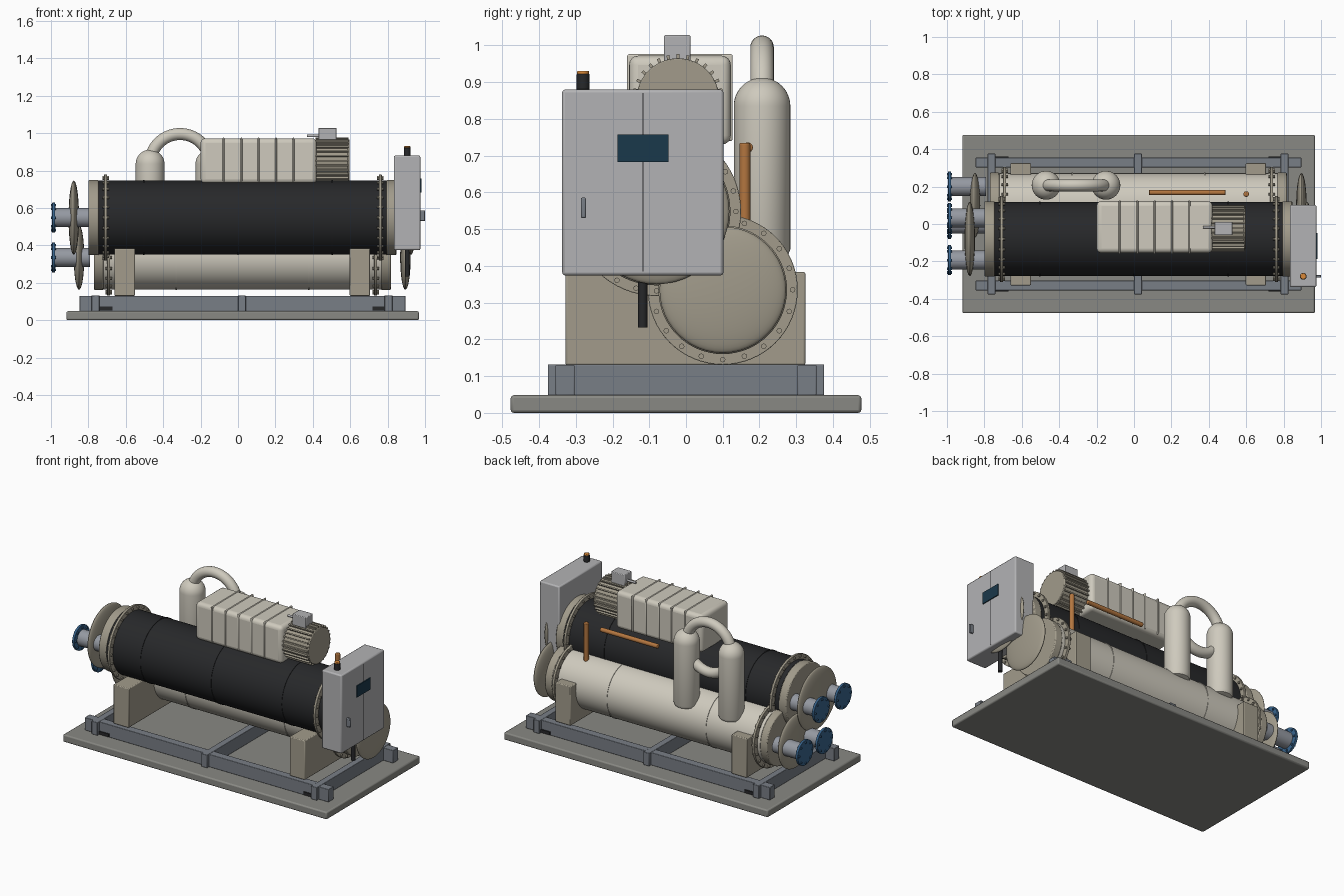
import bpy, bmesh, math
from math import pi, sin, cos, radians
from mathutils import Matrix, Vector

if "Cube" in bpy.data.objects:
    bpy.data.objects.remove(bpy.data.objects["Cube"])


def mat(name, r, g, b):
    m = bpy.data.materials.new(name)
    m.diffuse_color = (r, g, b, 1)
    m.use_nodes = True
    m.node_tree.nodes["Principled BSDF"].inputs["Base Color"].default_value = m.diffuse_color
    return m


BEIGE = mat("beige_paint", .62, .59, .51)
TAN = mat("tan_paint", .36, .33, .26)
BLACK = mat("black_insulation", .02, .021, .023)
STEEL = mat("frame_steel", .19, .21, .24)
PIPE = mat("pipe_grey", .30, .32, .36)
CONC = mat("plinth_grey", .25, .25, .23)
CAB = mat("cabinet_grey", .45, .45, .46)
BLUE = mat("flange_blue", .04, .13, .27)
COPPER = mat("copper", .45, .18, .05)
SCREEN = mat("screen_glass", .01, .04, .07)
ORANGE = mat("beacon_orange", .7, .25, .04)


def finish(name, m, bevel=0, seg=2):
    o = bpy.context.object
    o.name = name
    o.data.materials.append(m)
    bpy.ops.object.transform_apply(location=False, rotation=True, scale=True)
    bpy.ops.object.shade_smooth_by_angle(angle=radians(35))
    if bevel:
        b = o.modifiers.new("bevel", 'BEVEL')
        b.width, b.segments = bevel, seg
        b.limit_method = 'ANGLE'
        b.angle_limit = radians(40)
    return o


def box(name, m, x, y, z, bevel=0, seg=2):
    """Box from (min, max) ranges."""
    bpy.ops.mesh.primitive_cube_add(size=1, location=[sum(r) / 2 for r in (x, y, z)])
    bpy.context.object.scale = [r[1] - r[0] for r in (x, y, z)]
    return finish(name, m, bevel, seg)


def cyl(name, m, a, b, r, bevel=0, n=48):
    """Cylinder between two points."""
    a, b = Vector(a), Vector(b)
    bpy.ops.mesh.primitive_cylinder_add(vertices=n, radius=r, depth=(b - a).length, location=(a + b) / 2)
    bpy.context.object.rotation_euler = (b - a).to_track_quat('Z', 'Y').to_euler()
    return finish(name, m, bevel)


def xcyl(name, m, x0, x1, y, z, r, bevel=0, n=48):
    return cyl(name, m, (x0, y, z), (x1, y, z), r, bevel, n)


def bmesh_object(name, bm, m):
    me = bpy.data.meshes.new(name)
    bm.to_mesh(me)
    bm.free()
    o = bpy.data.objects.new(name, me)
    bpy.context.collection.objects.link(o)
    bpy.ops.object.select_all(action='DESELECT')
    o.select_set(True)
    bpy.context.view_layer.objects.active = o
    return finish(name, m)


def bolt_ring(name, m, x, y, z, ring, count, r, length):
    bm = bmesh.new()
    for i in range(count):
        a = 2 * pi * i / count
        t = Matrix.Translation((x, y + ring * sin(a), z - ring * cos(a))) @ Matrix.Rotation(pi / 2, 4, 'Y')
        bmesh.ops.create_cone(bm, cap_ends=True, segments=8, radius1=r, radius2=r, depth=length, matrix=t)
    return bmesh_object(name, bm, m)


def lathe(name, m, profile, loc):
    """Spin an (r, z) profile around a vertical axis."""
    bm = bmesh.new()
    vs = [bm.verts.new((r, 0, z)) for r, z in profile]
    es = [bm.edges.new(p) for p in zip(vs, vs[1:])]
    bmesh.ops.spin(bm, geom=vs + es, cent=(0, 0, 0), axis=(0, 0, 1), angle=2 * pi, steps=40)
    bmesh.ops.remove_doubles(bm, verts=bm.verts, dist=1e-5)
    bmesh.ops.recalc_face_normals(bm, faces=bm.faces)
    o = bmesh_object(name, bm, m)
    o.location = loc
    return o


# Plinth and base frame
box("plinth", CONC, (-.917, .967), (-.477, .477), (0, .048), .008)
for s, side in ((-1, "front"), (1, "back")):
    box(side + "_rail", STEEL, (-.847, .895), sorted((s * .303, s * .355)), (.048, .13), .003)
    for x in (-.705, .755):
        box(side + "_fork_pocket", BLACK, (x - .035, x + .035), sorted((s * .34, s * .362)), (.052, .072))
for x in (-.762, .021, .805):
    box("cross_member", STEEL, (x - .021, x + .021), (-.376, .376), (.048, .132), .003)

# Saddle supports
for x in (-.606, .652):
    box("saddle_support", TAN, (x - .055, x + .055), (-.328, .325), (.13, .383), .005)

# Two horizontal shells: name, material, y, z, radius, flange radius, bolts,
# shell ends, flange positions, box ends, dish positions, seam positions
SHELLS = [
    ("evaporator", BLACK, -.08, .548, .198, .23, 24, (-.745, .793), (-.708, .761), (-.8, .847),
     (-.878, .925), (-.505, 0, .505)),
    ("condenser", BEIGE, .1, .335, .172, .204, 20, (-.72, .766), (-.692, .736), (-.77, .817),
     (-.85, .895), (-.33, .377)),
]
for nm, m, y, z, r, fr, nb, ends, flanges, boxes, dishes, seams in SHELLS:
    xcyl(nm + "_shell", m, ends[0], ends[1], y, z, r, n=64)
    for x in seams:
        xcyl(nm + "_seam", m, x - .004, x + .004, y, z, r + .003, n=64)
    for i in (0, 1):
        xcyl(nm + "_tube_sheet", TAN, flanges[i] - .008, flanges[i] + .008, y, z, fr, .002, 64)
        bolt_ring(nm + "_bolts", TAN, flanges[i], y, z, fr - .014, nb, .0075, .034)
        xcyl(nm + "_water_box", TAN, ends[i], boxes[i], y, z, r + .003, .006, 64)
        # Dished end cover
        bpy.ops.mesh.primitive_uv_sphere_add(segments=48, ring_count=24, radius=r, location=(dishes[i], y, z))
        bpy.context.object.rotation_euler = (0, pi / 2, 0)
        bpy.context.object.scale = (1, 1, .028 / r)
        finish(nm + "_dished_cover", TAN)
    # Water connections
    for s in (-1, 1):
        py = y + s * (.113 if nm == "evaporator" else .1)
        xcyl(nm + "_water_pipe", PIPE, -.985, -.79, py, z, .051)
        xcyl(nm + "_pipe_flange", BLUE, -.994, -.978, py, z, .08, .002)
        bolt_ring(nm + "_pipe_flange_bolts", BLUE, -.986, py, z, .066, 8, .007, .028)

# Compressor housing with ribs
box("compressor_housing", BEIGE, (-.2, .42), (-.155, .122), (.73, .972), .025, 4)
for x in (-.077, .018, .11, .203, .296):
    box("compressor_rib", BEIGE, (x - .005, x + .005), (-.16, .127), (.74, .976), .02, 3)

# Finned motor
MY, MZ = -.022, .852
xcyl("motor_body", TAN, .41, .592, MY, MZ, .112, .004)
xcyl("motor_end_cover", TAN, .585, .597, MY, MZ, .113, .003)
bm = bmesh.new()
for i in range(28):
    t = (Matrix.Translation((.503, MY, MZ)) @ Matrix.Rotation(2 * pi * i / 28, 4, 'X')
         @ Matrix.Translation((0, 0, .113)) @ Matrix.Diagonal((.175, .008, .022, 1)))
    bmesh.ops.create_cube(bm, size=1, matrix=t)
bmesh_object("motor_fins", bm, TAN)
box("terminal_box", CAB, (.43, .527), (-.06, .012), (.955, 1.028), .004)
xcyl("terminal_conduit", CAB, .37, .44, -.017, .985, .007, n=16)

# Oil separator vessels with looped pipe
R = .077
profile = [(0, .42), (.05, .422), (.07, .428), (R, .445)]
profile += [(R * cos(i * pi / 24), .835 + R * sin(i * pi / 24)) for i in range(12)] + [(0, .835 + R)]
for x in (-.47, -.15):
    lathe("separator_vessel", BEIGE, profile, (x, .207, 0))
bpy.ops.mesh.primitive_torus_add(major_radius=.16, minor_radius=.032, major_segments=64, minor_segments=24,
                                 location=(-.31, .207, .835), rotation=(pi / 2, 0, 0))
finish("separator_loop_pipe", BEIGE)

# Copper lines
cyl("copper_riser", COPPER, (.6, .16, .46), (.6, .16, .735), .015, .005, 24)
xcyl("copper_line", COPPER, .08, .49, .168, .722, .014, .004, 24)

# Control cabinet
box("control_cabinet", CAB, (.833, .975), (-.337, .102), (.374, .88), .008)
box("door_gap", BLACK, (.97, .9765), (-.119, -.116), (.385, .87))
box("display_screen", SCREEN, (.97, .981), (-.186, -.048), (.683, .757))
box("door_handle", STEEL, (.97, 1.0), (-.286, -.272), (.53, .586), .004)
cyl("beacon_base", BLACK, (.905, -.28, .88), (.905, -.28, .922), .018, .002, 24)
cyl("beacon_cap", ORANGE, (.905, -.28, .92), (.905, -.28, .931), .0165, .003, 24)
cyl("cabinet_cable", BLACK, (.905, -.118, .233), (.905, -.118, .38), .013, n=24)
